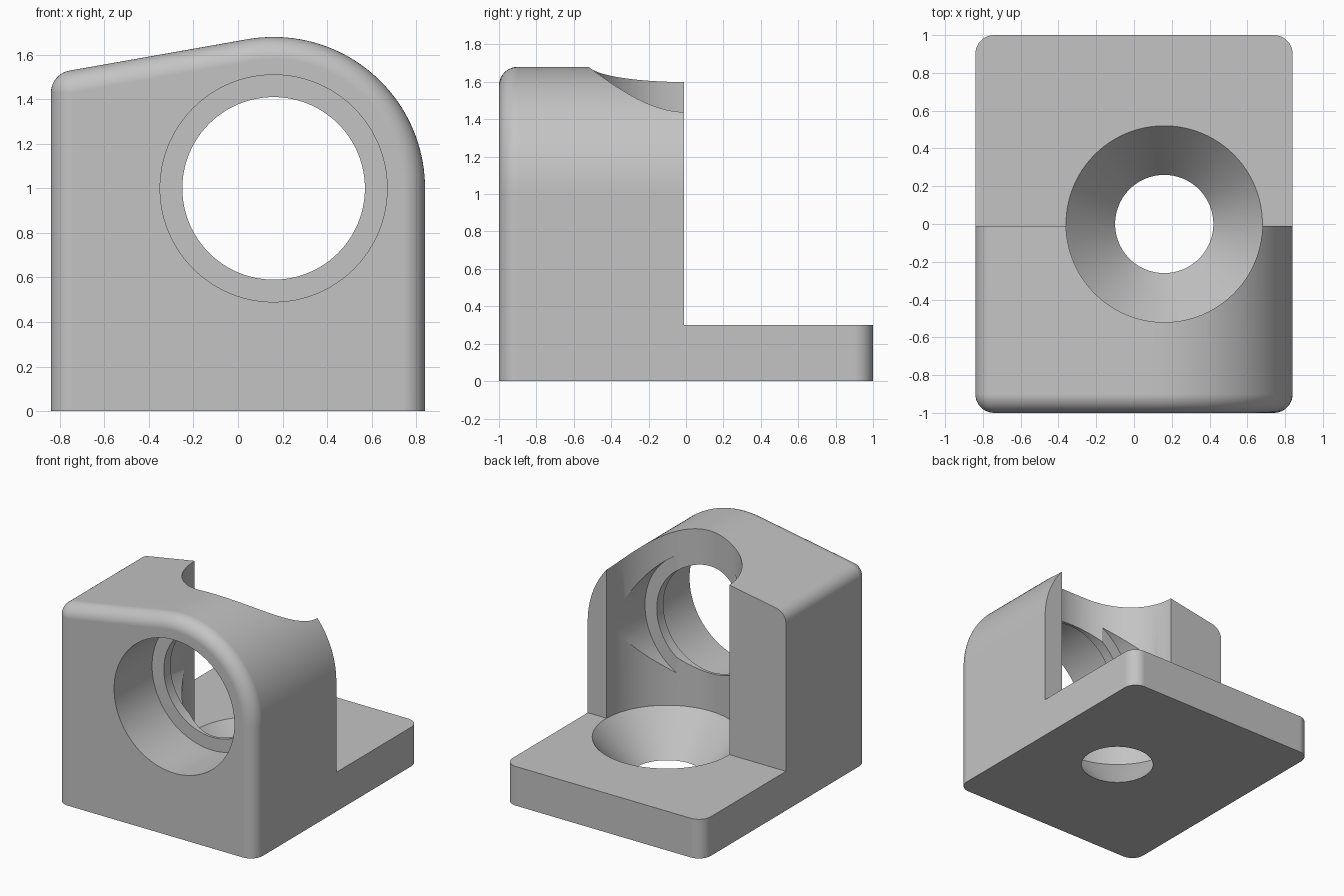
import bpy, bmesh
from math import sin, cos, pi, radians
from mathutils import Vector

cube = bpy.data.objects.get("Cube")
if cube:
    bpy.data.objects.remove(cube, do_unlink=True)

HALF_W = 0.84          # half width of the block
FILLET = 0.1           # edge rounding
AX, AZ = 0.16, 1.0     # centre of the large arc and of both bores
ARC_R = 0.68
SLOPE = radians(100)   # direction of the sloping top's normal

grey = bpy.data.materials.new("plain_grey")
grey.use_nodes = True
color = (0.55, 0.55, 0.55, 1)
grey.diffuse_color = color
grey.node_tree.nodes["Principled BSDF"].inputs["Base Color"].default_value = color


def make_object(name, bm):
    bmesh.ops.remove_doubles(bm, verts=bm.verts, dist=1e-5)
    bmesh.ops.recalc_face_normals(bm, faces=bm.faces)
    mesh = bpy.data.meshes.new(name)
    bm.to_mesh(mesh)
    bm.free()
    mesh.materials.append(grey)
    obj = bpy.data.objects.new(name, mesh)
    bpy.context.collection.objects.link(obj)
    return obj


def arc(cx, cz, r, start, end, steps):
    angles = [start + (end - start) * i / steps for i in range(steps + 1)]
    return [(cx + r * cos(a), cz + r * sin(a)) for a in angles]


def outline(d):
    """Front outline, moved inward by d everywhere except at the floor."""
    cx = -HALF_W + FILLET
    cz = AZ + (ARC_R - FILLET - (cx - AX) * cos(SLOPE)) / sin(SLOPE)
    return ([(-HALF_W + d, 0)]
            + arc(cx, cz, FILLET - d, pi, SLOPE, 10)
            + arc(AX, AZ, ARC_R - d, SLOPE, 0, 40)
            + [(HALF_W - d, 0)])


def lathe(name, points, axis):
    """Turn (radius, height) points around an axis through the bore centre."""
    bm = bmesh.new()
    along = Vector(axis)
    centre = Vector((AX, 0, 0 if along.z else AZ))
    verts = [bm.verts.new(centre + Vector((r, 0, 0)) + along * h) for r, h in points]
    edges = [bm.edges.new(pair) for pair in zip(verts, verts[1:])]
    bmesh.ops.spin(bm, geom=verts + edges, cent=centre, axis=along,
                   angle=2 * pi, steps=96)
    return make_object(name, bm)


# Block: outline lofted along y, with rounded front and back edges
STEPS = 10
turns = [i / STEPS * pi / 2 for i in range(STEPS + 1)]
front = [(FILLET * (1 - sin(t)), -1 + FILLET * (1 - cos(t))) for t in turns]
sections = front + [(d, -y) for d, y in reversed(front)]
bm = bmesh.new()
rings = [[bm.verts.new((x, y, z)) for x, z in outline(d)] for d, y in sections]
for a, b in zip(rings, rings[1:]):
    for i in range(len(a)):
        j = (i + 1) % len(a)
        bm.faces.new((a[i], a[j], b[j], b[i]))
bm.faces.new(rings[0])
bm.faces.new(rings[-1])
block = make_object("bearing_block", bm)

# Cutter that leaves only the low base plate at the back
bm = bmesh.new()
bmesh.ops.create_cube(bm, size=1)
for v in bm.verts:
    v.co = (v.co.x * 3, 1.2 if v.co.y > 0 else -0.01, 2 if v.co.z > 0 else 0.3)
step_cutter = make_object("step_cutter", bm)

# Upright bore with a conical seat through the base
r_wide, r_low, seat = 0.52, 0.26, 0.3
under = -0.06
r_under = r_low + (r_wide - r_low) * under / seat
upright_cutter = lathe("upright_cutter", [
    (0, under), (r_under, under), (r_wide, seat), (r_wide, 2.1), (0, 2.1)], (0, 0, 1))

# Level bore with a thin inner collar
level_cutter = lathe("level_cutter", [
    (0, -1.1), (0.51, -1.1), (0.51, -0.54), (0.41, -0.54),
    (0.41, -0.46), (0.51, -0.46), (0.51, 0.1), (0, 0.1)], (0, 1, 0))

bpy.ops.object.select_all(action='DESELECT')
bpy.context.view_layer.objects.active = block
block.select_set(True)
for cutter in (step_cutter, upright_cutter, level_cutter):
    cutter.hide_render = True
    mod = block.modifiers.new(cutter.name, 'BOOLEAN')
    mod.operation = 'DIFFERENCE'
    mod.solver = 'EXACT'
    mod.object = cutter
    bpy.ops.object.modifier_apply(modifier=mod.name)
    bpy.data.objects.remove(cutter, do_unlink=True)

# Smooth rounded faces, crisp edges and clean flats
bpy.ops.object.shade_smooth_by_angle(angle=radians(25))
weighted = block.modifiers.new("clean_flats", 'WEIGHTED_NORMAL')
weighted.keep_sharp = True
